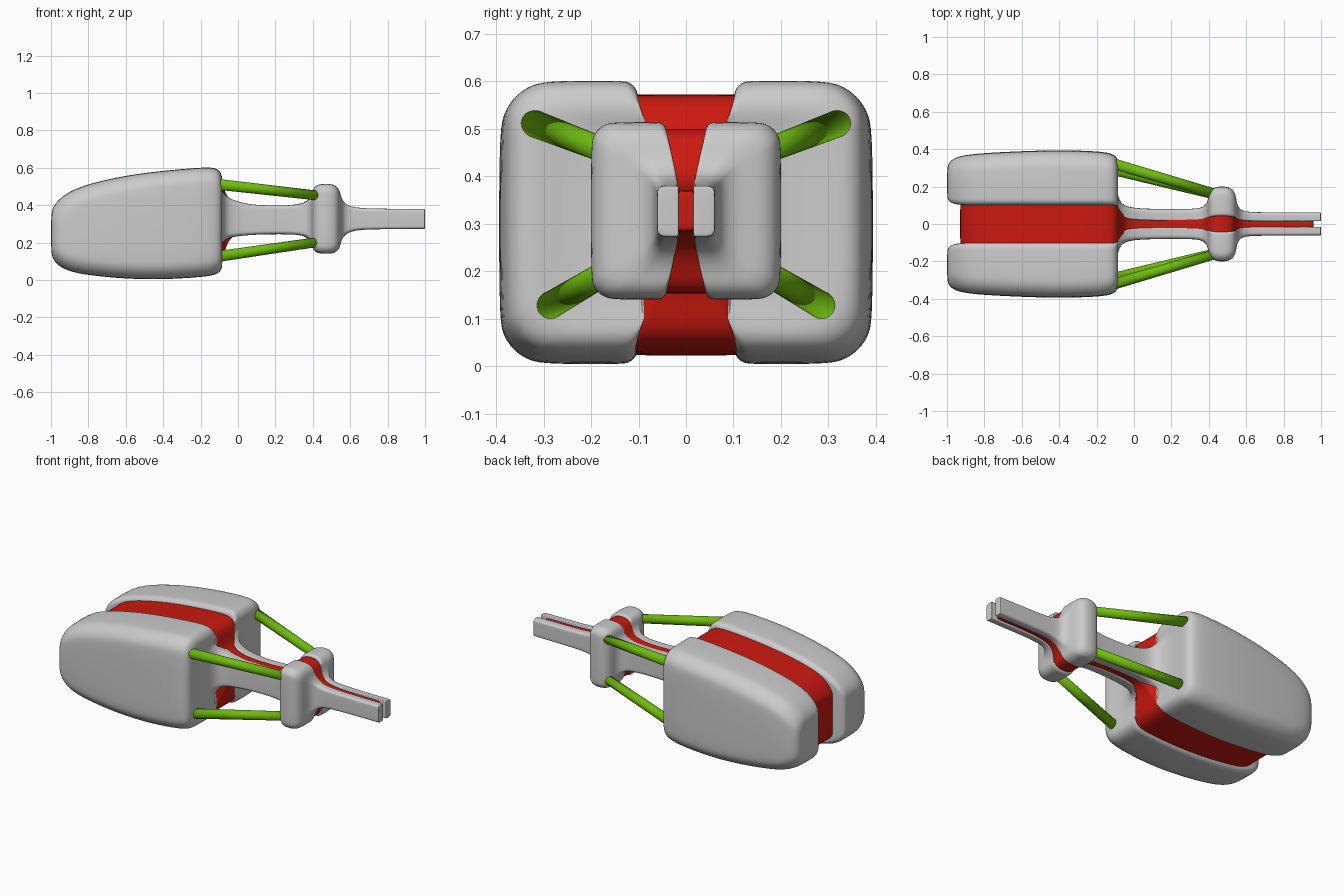
import bpy, bmesh, math
from mathutils import Vector


def material(name, rgb):
    m = bpy.data.materials.new(name)
    m.diffuse_color = (*rgb, 1)
    return m


RED = material("red", (0.6, 0.01, 0.005))
GREEN = material("green", (0.16, 0.5, 0.005))


def section(x, y0, y1, z0, z1, r_in, r_out, n=5):
    """Rounded rectangle in the YZ plane; inner (y0) and outer (y1) radii differ."""
    lim = 0.48 * min(y1 - y0, z1 - z0)
    a, b = min(r_in, lim), min(r_out, lim)
    corners = [(y1 - b, z1 - b, b, 0), (y0 + a, z1 - a, a, 90),
               (y0 + a, z0 + a, a, 180), (y1 - b, z0 + b, b, 270)]
    pts = []
    for cy, cz, r, start in corners:
        for i in range(n):
            t = math.radians(start + 90 * i / (n - 1))
            pts.append((x, cy + r * math.cos(t), cz + r * math.sin(t)))
    return pts


def loft(name, rings, mat=None, mirror=False, subsurf=True):
    bm = bmesh.new()
    vs = [[bm.verts.new(p) for p in ring] for ring in rings]
    n = len(vs[0])
    for a, b in zip(vs, vs[1:]):
        for i in range(n):
            j = (i + 1) % n
            bm.faces.new((a[i], a[j], b[j], b[i]))
    bm.faces.new(vs[0])
    bm.faces.new(vs[-1])
    bmesh.ops.recalc_face_normals(bm, faces=bm.faces)
    me = bpy.data.meshes.new(name)
    bm.to_mesh(me)
    bm.free()
    for p in me.polygons:
        p.use_smooth = True
    ob = bpy.data.objects.new(name, me)
    bpy.context.collection.objects.link(ob)
    if mat:
        me.materials.append(mat)
    if mirror:
        ob.modifiers.new("mirror", "MIRROR").use_axis = (False, True, False)
        ob.modifiers["mirror"].use_mirror_merge = False
    if subsurf:
        s = ob.modifiers.new("smooth", "SUBSURF")
        s.levels = s.render_levels = 2
    return ob


# Grey half shell: x, inner y, outer y, bottom z, top z, corner radius
body = [
    (-1.0, .14, .30, .15, .35, .06), (-.99, .12, .33, .11, .39, .08),
    (-.96, .105, .355, .075, .43, .1), (-.9, .1, .37, .045, .475, .1),
    (-.8, .1, .38, .025, .515, .1), (-.6, .1, .39, .006, .56, .1),
    (-.4, .1, .396, .002, .585, .1), (-.2, .1, .39, .015, .602, .1),
    (-.13, .1, .38, .025, .602, .1), (-.1, .1, .367, .04, .588, .09),
    (-.083, .09, .34, .065, .555, .09), (-.085, .08, .3, .10, .52, .08),
    (-.095, .06, .2, .17, .49, .06), (-.08, .045, .12, .21, .465, .035),
    (-.04, .025, .09, .23, .43, .025),
]
stem = [
    (.05, .02, .082, .24, .405, .02), (.15, .018, .08, .245, .398, .02),
    (.3, .018, .08, .245, .398, .02), (.37, .02, .085, .235, .415, .02),
    (.395, .028, .12, .20, .45, .03), (.398, .035, .16, .165, .485, .04),
    (.42, .04, .195, .143, .51, .05), (.47, .042, .203, .139, .516, .05),
    (.52, .04, .195, .143, .51, .05), (.545, .035, .16, .17, .48, .04),
    (.548, .028, .11, .2, .45, .03), (.57, .02, .07, .245, .405, .02),
    (.62, .016, .064, .265, .388, .02), (.7, .015, .062, .272, .381, .015),
    (.985, .015, .061, .273, .38, .015), (.998, .015, .061, .273, .38, .015),
    (1.0, .017, .059, .275, .378, .015),
]
loft("half_shells", [section(x, a, b, c, d, .35 * r, r) for x, a, b, c, d, r in body + stem],
     mirror=True)

# Red core between the shells: x, half width, bottom z, top z
core = [
    (-.93, .1, .14, .36), (-.925, .11, .11, .39), (-.88, .11, .07, .45),
    (-.8, .11, .05, .49), (-.6, .11, .027, .535), (-.4, .11, .02, .56),
    (-.2, .11, .03, .575), (-.13, .11, .04, .57), (-.095, .1, .065, .55),
    (-.08, .085, .1, .51), (-.07, .06, .16, .47), (-.04, .035, .24, .418),
    (.05, .026, .25, .395), (.36, .026, .252, .395), (.39, .036, .2, .45),
    (.405, .046, .16, .49), (.47, .052, .15, .504), (.525, .046, .16, .49),
    (.54, .036, .2, .45), (.57, .026, .256, .395), (.65, .02, .283, .37),
    (.955, .02, .283, .37), (.96, .02, .283, .37),
]
loft("red_core", [section(x, -w, w, c, d, .008, .008) for x, w, c, d in core], RED)


# Green struts bracing the collar to the body
def strut(name, p, q, r0, r1, n=24):
    p, q = Vector(p), Vector(q)
    d = (q - p).normalized()
    u = d.cross(Vector((0, 0, 1))).normalized()
    v = d.cross(u)
    ring = lambda c, r: [c + r * (u * math.cos(2 * math.pi * i / n) + v * math.sin(2 * math.pi * i / n))
                         for i in range(n)]
    loft(name, [ring(p, r0), ring(q, r1)], GREEN, mirror=True, subsurf=False)


strut("upper_struts", (-.12, .325, .513), (.44, .16, .45), .029, .026)
strut("lower_struts", (-.12, .293, .124), (.44, .155, .205), .029, .026)
